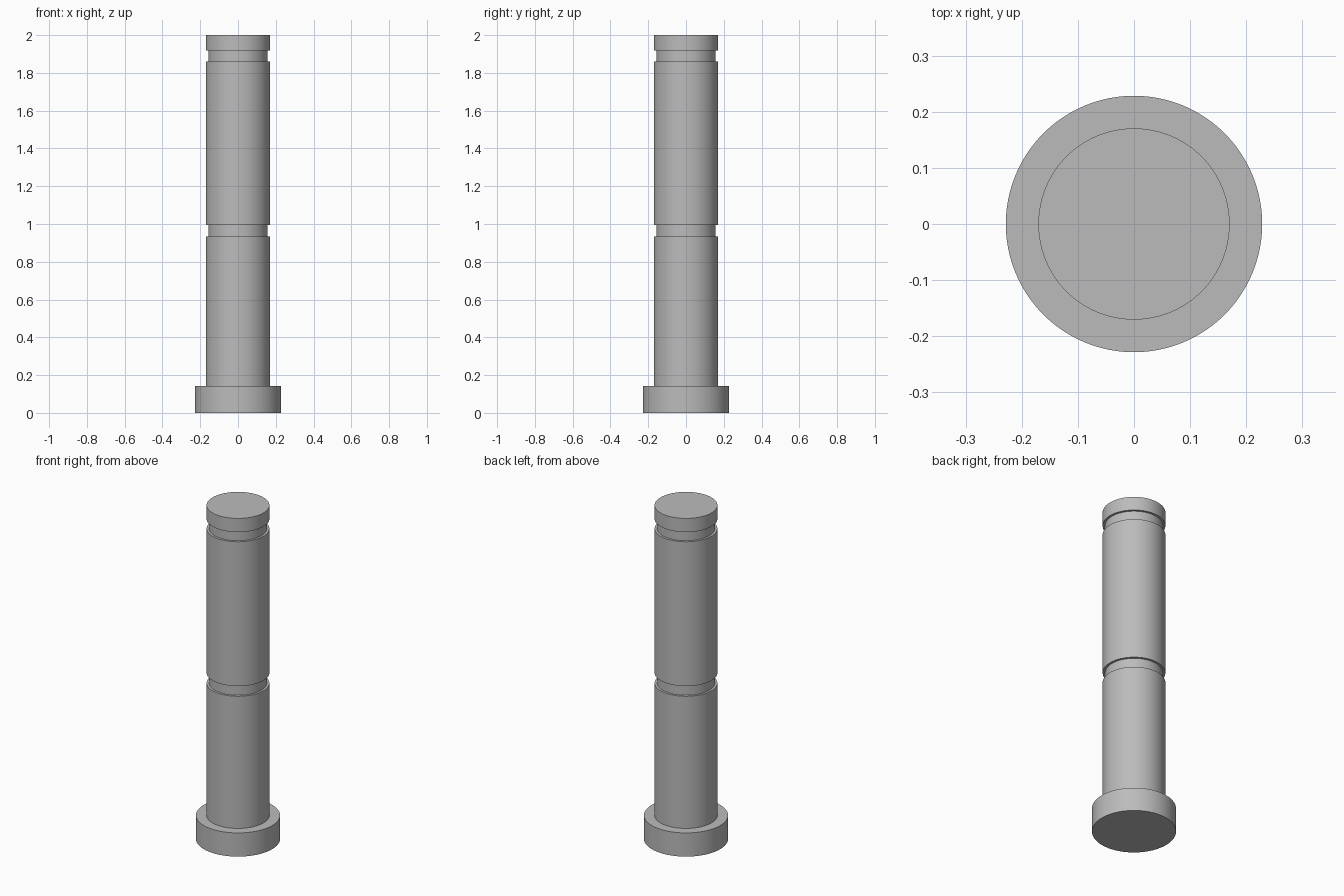
import bpy
import bmesh
import math

cube = bpy.data.objects.get("Cube")
if cube:
    bpy.data.objects.remove(cube, do_unlink=True)

# Plain grey metal
steel = bpy.data.materials.new("grey_steel")
steel.use_nodes = True
grey = (0.5, 0.5, 0.5, 1)
steel.diffuse_color = grey
steel.node_tree.nodes["Principled BSDF"].inputs["Base Color"].default_value = grey

# Main dimensions
HEAD, SHAFT, GROOVE = 0.2285, 0.1705, 0.157
HEAD_TOP, TOP = 0.142, 2.0
GROOVES = [(0.934, 0.995), (1.86, 1.918)]
SIDES = 96

# Half profile from the bottom centre to the top centre
profile = [(0, 0), (HEAD, 0), (HEAD, HEAD_TOP), (SHAFT, HEAD_TOP)]
for low, high in GROOVES:
    profile += [(SHAFT, low), (GROOVE, low), (GROOVE, high), (SHAFT, high)]
profile += [(SHAFT, TOP), (0, TOP)]

# Turn the profile into a solid grooved pin
bm = bmesh.new()
verts = [bm.verts.new((r, 0, z)) for r, z in profile]
edges = [bm.edges.new(pair) for pair in zip(verts, verts[1:])]
bmesh.ops.spin(bm, geom=verts + edges, cent=(0, 0, 0), axis=(0, 0, 1),
               angle=math.tau, steps=SIDES, use_merge=True)
bmesh.ops.remove_doubles(bm, verts=bm.verts, dist=0.0001)
bmesh.ops.recalc_face_normals(bm, faces=bm.faces)
mesh = bpy.data.meshes.new("grooved_pin")
bm.to_mesh(mesh)
bm.free()
mesh.materials.append(steel)
pin = bpy.data.objects.new("grooved_pin", mesh)
bpy.context.collection.objects.link(pin)

# Smooth walls with crisp shoulders
bpy.ops.object.select_all(action="DESELECT")
pin.select_set(True)
bpy.context.view_layer.objects.active = pin
bpy.ops.object.shade_smooth_by_angle(angle=math.radians(30))
